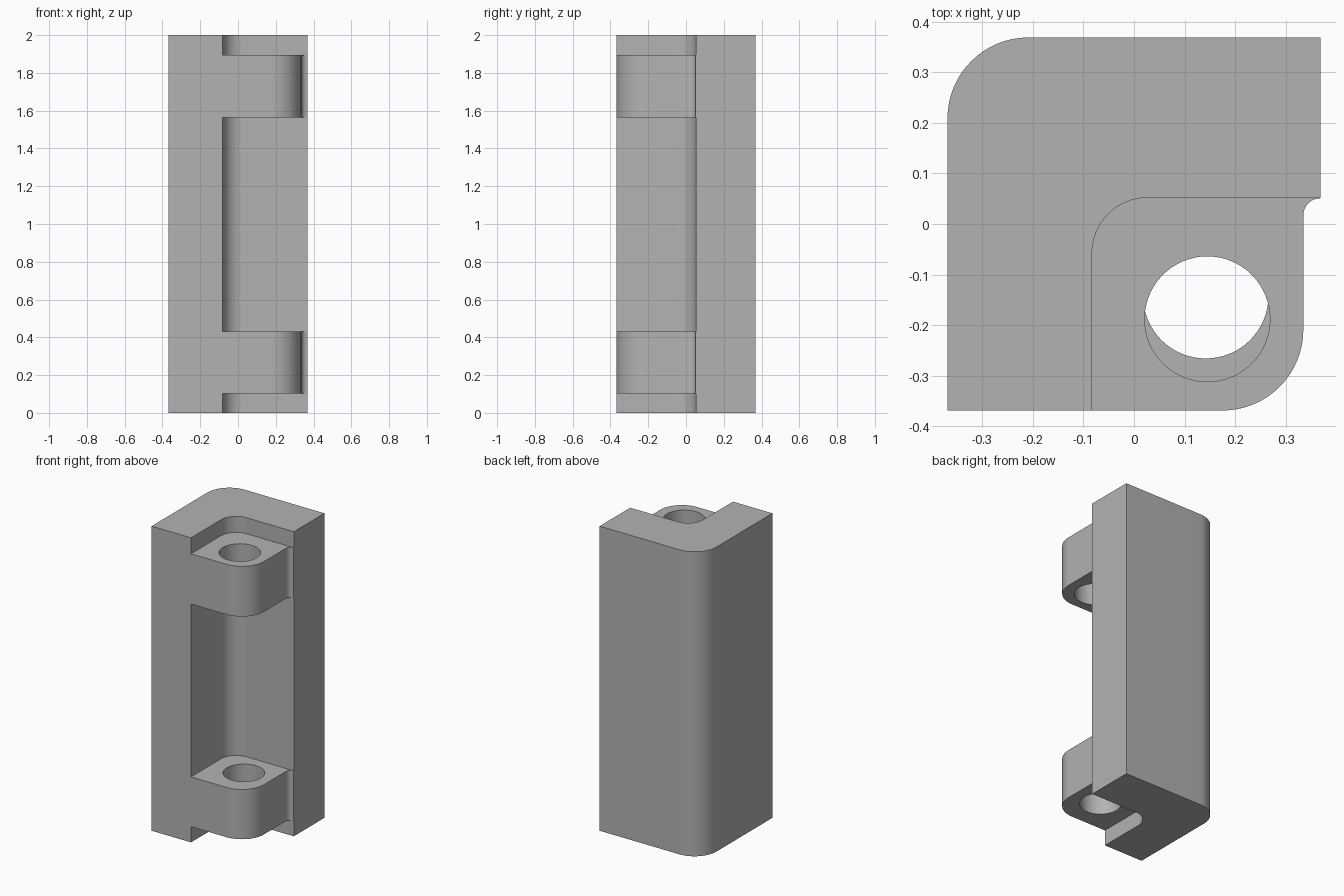
import bpy, bmesh
from math import cos, sin, radians

cube = bpy.data.objects.get("Cube")
if cube:
    bpy.data.objects.remove(cube, do_unlink=True)

grey = bpy.data.materials.new("plain grey")
grey.use_nodes = True
colour = (0.45, 0.45, 0.45, 1)
grey.diffuse_color = colour
grey.node_tree.nodes["Principled BSDF"].inputs["Base Color"].default_value = colour


def arc(cx, cy, r, start, end, steps=16):
    """Points along an arc, angles in degrees."""
    angles = [radians(start + (end - start) * i / steps) for i in range(steps + 1)]
    return [(cx + r * cos(a), cy + r * sin(a)) for a in angles]


def prism(name, outline, bottom, top):
    """Extrude a counter-clockwise outline between two heights."""
    bm = bmesh.new()
    face = bm.faces.new([bm.verts.new((x, y, bottom)) for x, y in outline])
    new = bmesh.ops.extrude_face_region(bm, geom=[face])["geom"]
    moved = [v for v in new if isinstance(v, bmesh.types.BMVert)]
    bmesh.ops.translate(bm, verts=moved, vec=(0, 0, top - bottom))
    bmesh.ops.recalc_face_normals(bm, faces=bm.faces)
    mesh = bpy.data.meshes.new(name)
    bm.to_mesh(mesh)
    bm.free()
    mesh.materials.append(grey)
    obj = bpy.data.objects.new(name, mesh)
    bpy.context.collection.objects.link(obj)
    return obj


H = 0.369            # half width of the block
WALL_X, WALL_Y = -0.083, 0.052   # inner faces of the two walls
LUG_X = 0.335        # outer side of the lugs
R = 0.16             # outer corner radius

# Full block: both walls plus the lug outline
outline = [(-H, -H)]
outline += arc(LUG_X - R, -H + R, R, -90, 0)
outline += arc(H, 0.017, H - LUG_X, 180, 90, 8)
outline += [(H, H)]
outline += arc(-H + R, H - R, R, 90, 180)
block = prism("hinge_bracket", outline, 0, 2)

# Pockets above, between and below the lugs
fillet = 0.11
pocket = [(WALL_X, -0.5), (0.5, -0.5), (0.5, WALL_Y)]
pocket += arc(WALL_X + fillet, WALL_Y - fillet, fillet, 90, 180)
cutters = [prism("pocket_cutter", pocket, a, b)
           for a, b in ((-0.1, 0.103), (0.43, 1.565), (1.895, 2.1))]

# Pin holes, one through each lug
for x, y, a, b in ((0.142, -0.142, 0.05, 0.6), (0.145, -0.188, 1.4, 1.95)):
    cutters.append(prism("pin_hole_cutter", arc(x, y, 0.124, 0, 360, 64)[:-1], a, b))

for cutter in cutters:
    mod = block.modifiers.new(cutter.name, "BOOLEAN")
    mod.operation = "DIFFERENCE"
    mod.solver = "EXACT"
    mod.object = cutter

# Apply the cuts and smooth the curved faces
bpy.ops.object.select_all(action="DESELECT")
block.select_set(True)
bpy.context.view_layer.objects.active = block
bpy.ops.object.convert(target="MESH")
for cutter in cutters:
    bpy.data.objects.remove(cutter, do_unlink=True)
bpy.ops.object.shade_smooth_by_angle(angle=radians(30))
